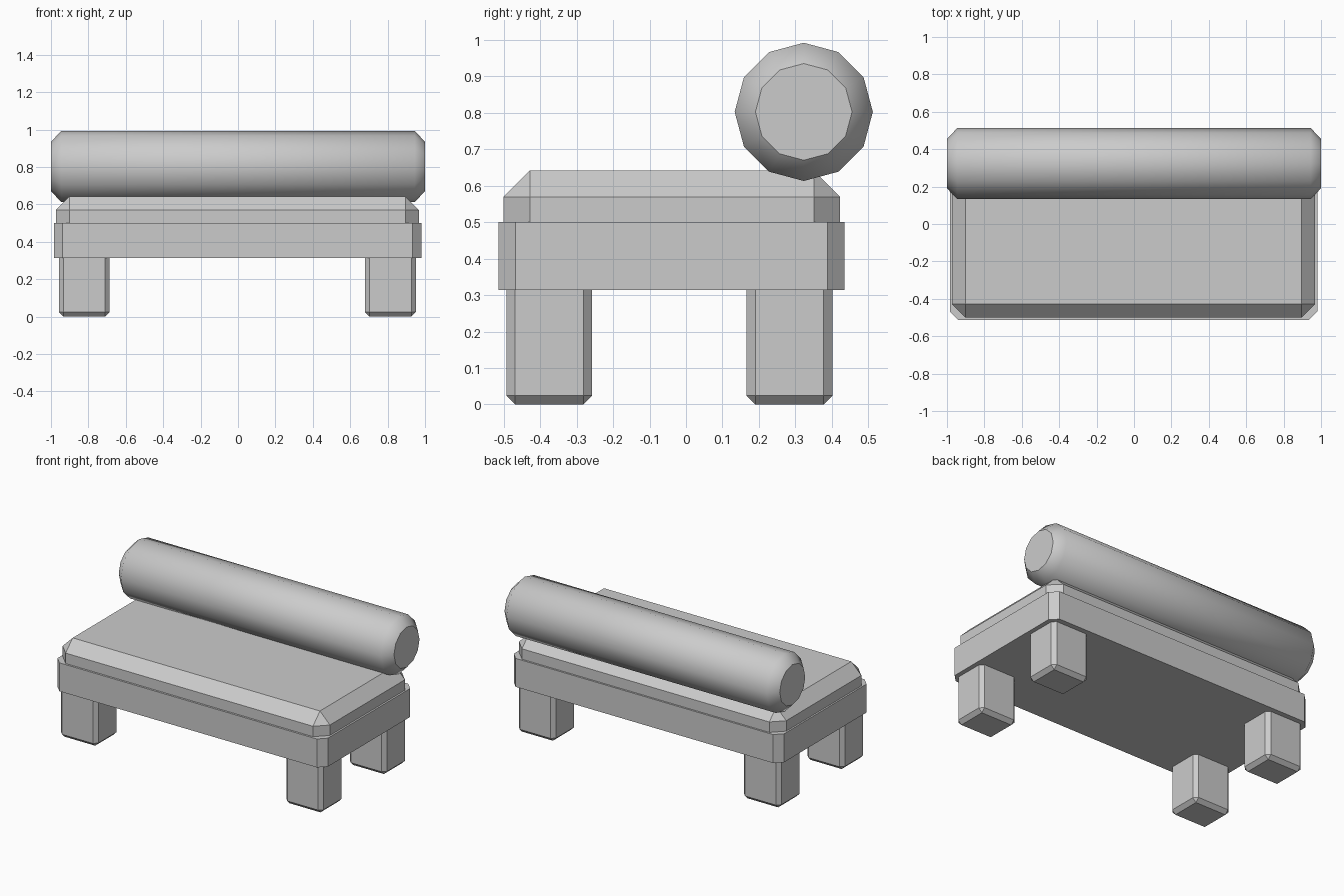
import bpy, bmesh
from math import pi
from mathutils import Matrix, Vector

if "Cube" in bpy.data.objects:
    bpy.data.objects.remove(bpy.data.objects["Cube"])


def finish(name, bm):
    mesh = bpy.data.meshes.new(name)
    bm.to_mesh(mesh)
    bm.free()
    obj = bpy.data.objects.new(name, mesh)
    bpy.context.collection.objects.link(obj)
    return obj


def chamfer(bm, edges, width):
    bmesh.ops.bevel(bm, geom=edges, offset=width, offset_type='OFFSET',
                    segments=1, profile=0.5, affect='EDGES')


def box(name, lo, hi, width, vertical_only=False):
    """Chamfered box between two opposite corners."""
    lo, hi = Vector(lo), Vector(hi)
    bm = bmesh.new()
    bmesh.ops.create_cube(bm, size=1.0, matrix=Matrix.Translation((lo + hi) / 2)
                          @ Matrix.Diagonal((*(hi - lo), 1.0)))
    edges = [e for e in bm.edges if not vertical_only
             or abs(e.verts[0].co.z - e.verts[1].co.z) > 1e-4]
    chamfer(bm, edges, width)
    return finish(name, bm)


# Four block legs, tops buried in the frame
for side, x in (("left", -0.822), ("right", 0.815)):
    for end, y in (("front", -0.375), ("back", 0.284)):
        box(f"{end}_{side}_leg", (x - 0.136, y - 0.1175, 0.0),
            (x + 0.136, y + 0.1175, 0.34), 0.024)

# Frame with clipped corners
box("frame", (-0.985, -0.514, 0.314), (0.98, 0.435, 0.501), 0.047, True)

# Seat cushion
box("seat_cushion", (-0.974, -0.501, 0.42), (0.968, 0.423, 0.642), 0.0725)

# Twelve-sided bolster backrest, smooth sides and flat ends
bm = bmesh.new()
bmesh.ops.create_cone(bm, cap_ends=True, segments=12, radius1=0.1895,
                      radius2=0.1895, depth=2.0)
chamfer(bm, [e for e in bm.edges if any(len(f.verts) == 12 for f in e.link_faces)], 0.055)
for f in bm.faces:
    f.smooth = len(f.verts) < 12
for e in bm.edges:
    e.smooth = all(f.smooth for f in e.link_faces)
bmesh.ops.transform(bm, verts=bm.verts, matrix=Matrix.Translation((0, 0.323, 0.8025))
                    @ Matrix.Rotation(pi / 2, 4, 'Y'))
finish("bolster_backrest", bm)
